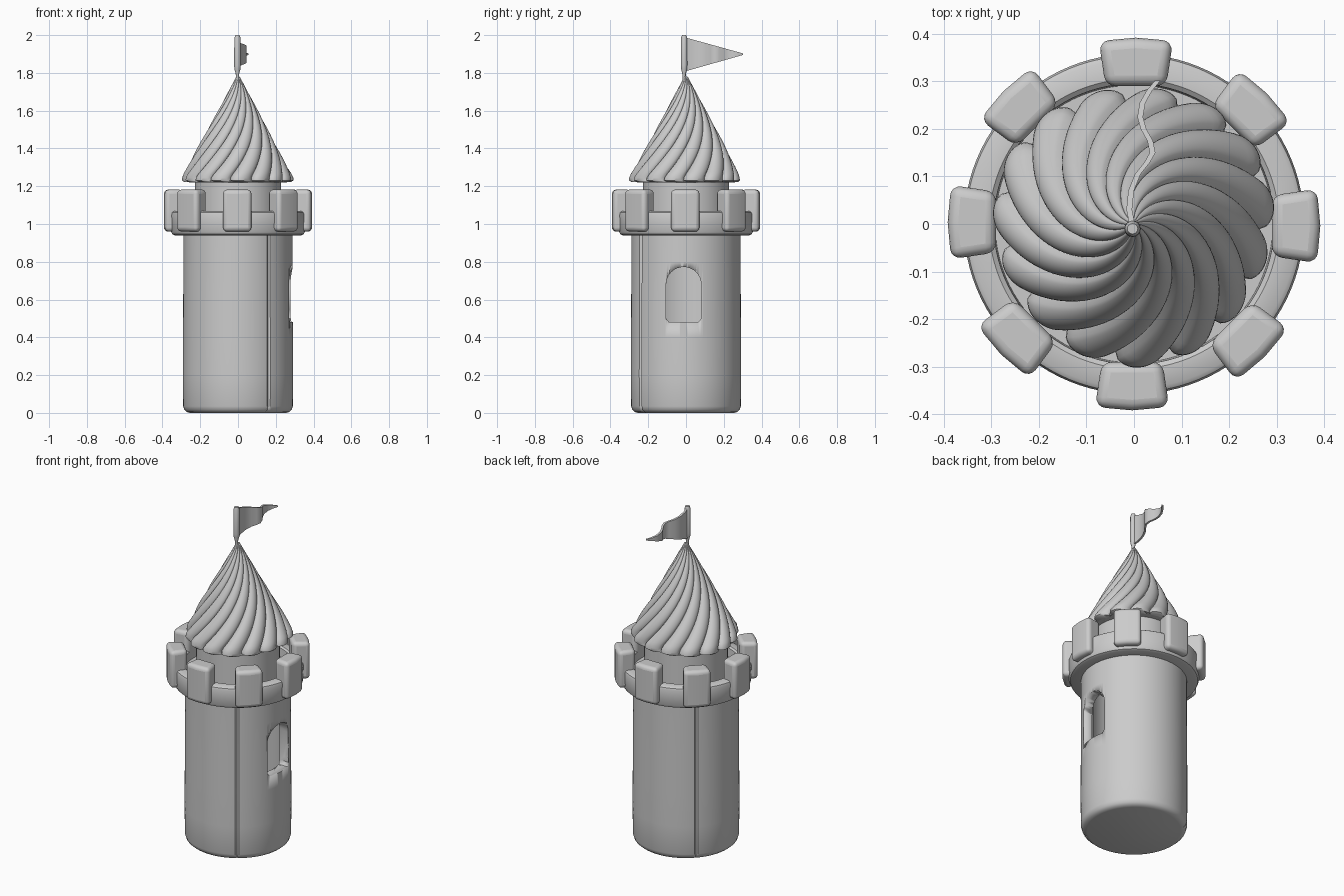
import bpy, bmesh, math
from mathutils import Matrix

if "Cube" in bpy.data.objects:
    bpy.data.objects.remove(bpy.data.objects["Cube"])

stone = bpy.data.materials.new("grey_stone")
stone.diffuse_color = (0.6, 0.6, 0.6, 1)
stone.use_nodes = True
stone.node_tree.nodes["Principled BSDF"].inputs["Base Color"].default_value = stone.diffuse_color


def finish(name, bm, angle=35, hide=False):
    bmesh.ops.recalc_face_normals(bm, faces=bm.faces)
    me = bpy.data.meshes.new(name)
    bm.to_mesh(me)
    bm.free()
    ob = bpy.data.objects.new(name, me)
    bpy.context.collection.objects.link(ob)
    me.materials.append(stone)
    ob.hide_render = hide
    bpy.ops.object.select_all(action='DESELECT')
    ob.select_set(True)
    bpy.context.view_layer.objects.active = ob
    bpy.ops.object.shade_smooth_by_angle(angle=math.radians(angle))
    return ob


def revolve(name, profile, segs=96, shape=None, angle=35, closed=False):
    """Turn (radius, height) points around z; shape(r, z, a, i) may bend each point."""
    bm = bmesh.new()
    rows = []
    for i, (r, z) in enumerate(profile):
        row = []
        for k in range(segs):
            a = 2 * math.pi * k / segs
            rr, zz, aa = shape(r, z, a, i) if shape else (r, z, a)
            row.append(bm.verts.new((rr * math.cos(aa), rr * math.sin(aa), zz)))
        rows.append(row)
    pairs = list(zip(rows, rows[1:]))
    if closed:
        pairs.append((rows[-1], rows[0]))
    for lo, hi in pairs:
        for k in range(segs):
            n = (k + 1) % segs
            bm.faces.new((lo[k], lo[n], hi[n], hi[k]))
    if not closed:
        bm.faces.new(rows[0])
        bm.faces.new(rows[-1])
    return finish(name, bm, angle)


def prism(bm, outline, place, depth):
    """Extrude a flat outline; place(u, v, w) maps to space."""
    a = [bm.verts.new(place(u, v, depth[0])) for u, v in outline]
    b = [bm.verts.new(place(u, v, depth[1])) for u, v in outline]
    bm.faces.new(a)
    bm.faces.new(b[::-1])
    for i in range(len(a)):
        j = (i + 1) % len(a)
        bm.faces.new((a[i], a[j], b[j], b[i]))


# Round hollow tower with two narrow vertical seams
def seams(r, z, a, i):
    for s in (-56, 136):
        if abs((math.degrees(a) - s + 180) % 360 - 180) < 0.9 and 1 <= i <= 9:
            r -= 0.007
    return r, z, a


body = revolve("tower_body", [
    (0.255, 0.0), (0.272, 0.005), (0.284, 0.016), (0.29, 0.035), (0.292, 0.2),
    (0.291, 0.4), (0.290, 0.6), (0.289, 0.8), (0.289, 0.96),
    (0.235, 0.96), (0.235, 0.05), (0.22, 0.05)], 180, seams)

# Arched window opening on the right side
arch = [(-0.105, 0.50), (-0.09, 0.48), (0.065, 0.48), (0.08, 0.50)]
arch += [(-0.0125 + 0.0925 * math.cos(t), 0.68 + 0.0925 * math.sin(t))
         for t in [math.pi * k / 16 for k in range(17)]]
bm = bmesh.new()
prism(bm, arch, lambda u, v, w: (w, u, v), (0.1, 0.4))
cutter = finish("window_cutter", bm, hide=True)
cutter.hide_set(True)
cut = body.modifiers.new("window", 'BOOLEAN')
cut.operation = 'DIFFERENCE'
cut.object = cutter
cut.solver = 'EXACT'

# Battlement ring with an inner walkway
revolve("battlement_ring", [
    (0.22, 0.94), (0.335, 0.94), (0.348, 0.946), (0.355, 0.96), (0.358, 1.05),
    (0.354, 1.062), (0.345, 1.068), (0.305, 1.068), (0.295, 1.06),
    (0.292, 1.01), (0.22, 1.01)], 96, closed=True)

# Eight soft-edged merlons, narrower toward the inside
for k in range(8):
    bm = bmesh.new()
    wedge = [(0.29, -0.064), (0.385, -0.078), (0.392, 0), (0.385, 0.078), (0.29, 0.064)]
    prism(bm, wedge, lambda u, v, w: (u, v, w), (0.96, 1.182))
    bmesh.ops.transform(bm, verts=bm.verts,
                        matrix=Matrix.Rotation(k * math.pi / 4, 4, 'Z')
                        @ Matrix.Translation((0, -0.004, 0)))
    merlon = finish("merlon_%d" % (k + 1), bm)
    bev = merlon.modifiers.new("soft_edges", 'BEVEL')
    bev.width = 0.022
    bev.segments = 4
    bev.limit_method = 'ANGLE'
    bev.angle_limit = math.radians(30)

# Upper drum under the roof
revolve("upper_drum", [(0.229, 0.97), (0.228, 1.23)], 64)

# Conical roof with overlapping twisted folds
FOLDS = 15


def swirl(r, z, a, i):
    if i < 2:
        return r, z, a
    f = (a * FOLDS / (2 * math.pi)) % 1.0
    bulge = math.sin(math.pi * f ** 0.8) ** 0.6 if f > 0 else 0
    big = 1 + 0.025 * math.sin(3 * a + 1)
    rr = r * (0.885 + 0.115 * bulge) * (1 + (big - 1) * (r / 0.3))
    return rr, z, a - 1.75 * (r / 0.3) ** 0.9


cone = [(0.22, 1.222), (0.26, 1.221), (0.284, 1.223), (0.295, 1.231), (0.294, 1.245)]
cone += [(0.286 * (1 - t) + 0.009 * t, 1.265 + 0.515 * t)
         for t in [k / 44 for k in range(45)]]
revolve("twisted_roof", cone, FOLDS * 14, swirl, 40)

# Flag pole with a tapered foot
pole = revolve("flag_pole", [(0.008, 1.76), (0.009, 1.795), (0.016, 1.82),
                             (0.0175, 1.84), (0.0165, 1.985), (0.011, 2.0)], 16)
pole.location = (-0.003, -0.01, 0)

# Waving pennant
wave = [(-0.003, -0.005), (-0.010, 0.03), (-0.006, 0.07), (0.008, 0.105), (0.028, 0.13),
        (0.039, 0.15), (0.034, 0.175), (0.02, 0.2), (0.013, 0.225), (0.018, 0.255),
        (0.032, 0.28), (0.05, 0.302)]
bm = bmesh.new()
rows = []
for x, y in wave:
    t = (y + 0.005) / 0.307
    top, low = 1.988 - 0.085 * t, 1.808 + 0.087 * t
    rows.append([bm.verts.new((x + dx, y, z)) for dx, z in
                 ((-0.006, low), (0.006, low), (0.006, top), (-0.006, top))])
for a, b in zip(rows, rows[1:]):
    for i in range(4):
        j = (i + 1) % 4
        bm.faces.new((a[i], a[j], b[j], b[i]))
bm.faces.new(rows[0])
bm.faces.new(rows[-1])
finish("pennant", bm, 50)
